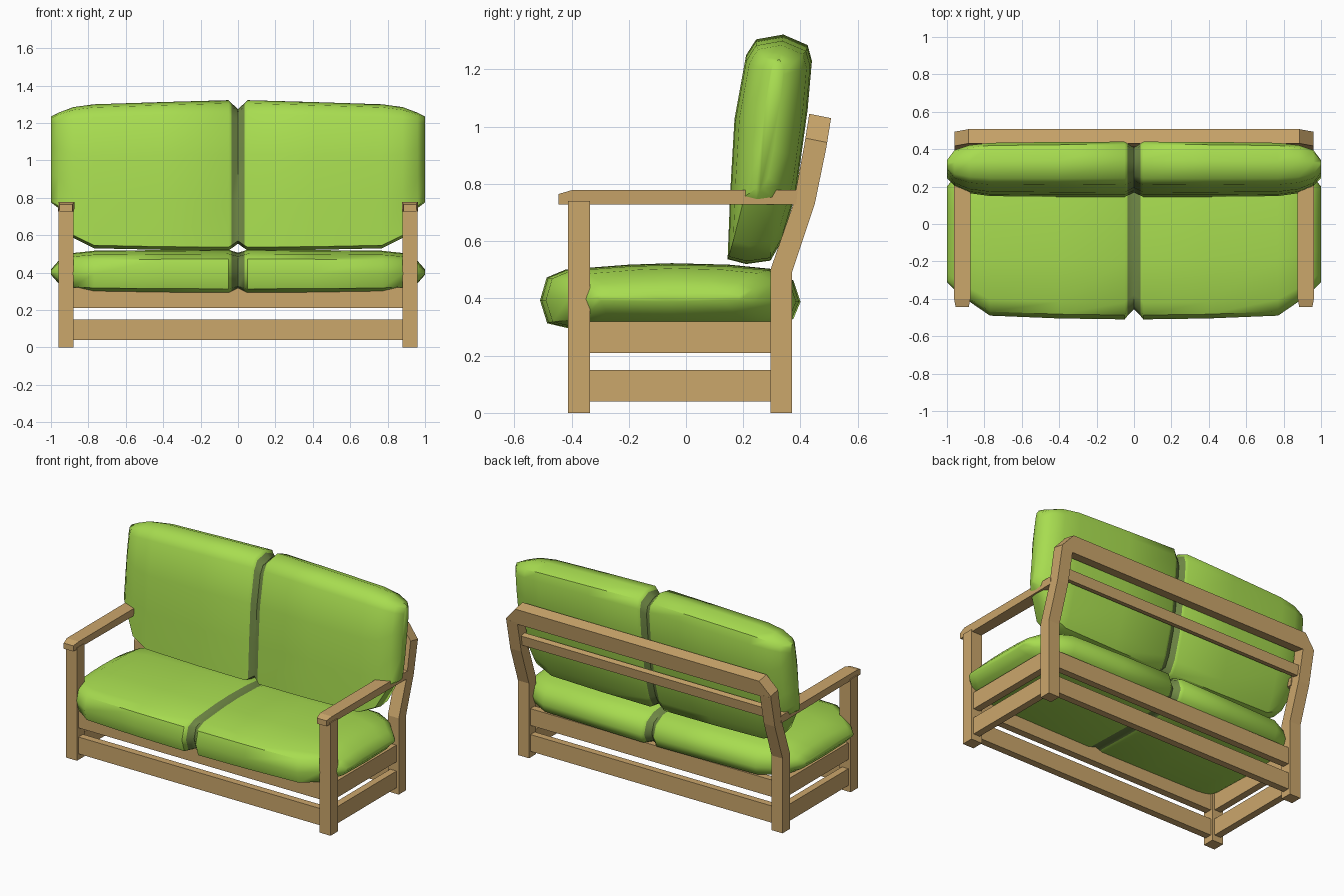
import bpy, bmesh, math

if "Cube" in bpy.data.objects:
    bpy.data.objects.remove(bpy.data.objects["Cube"])


def material(name, rgb):
    m = bpy.data.materials.new(name)
    m.diffuse_color = (*rgb, 1)
    m.use_nodes = True
    m.node_tree.nodes["Principled BSDF"].inputs["Base Color"].default_value = m.diffuse_color
    return m


WOOD = material("light wood", (0.60, 0.385, 0.148))
GREEN = material("lime fabric", (0.39, 0.72, 0.08))
SEAM = material("olive seam", (0.16, 0.245, 0.06))


def finish(name, bm, mats):
    bmesh.ops.recalc_face_normals(bm, faces=bm.faces)
    me = bpy.data.meshes.new(name)
    bm.to_mesh(me)
    bm.free()
    for m in mats:
        me.materials.append(m)
    ob = bpy.data.objects.new(name, me)
    bpy.context.collection.objects.link(ob)
    return ob


def loft(name, rings, mats):
    """Skin a row of closed rings and cap both ends."""
    bm = bmesh.new()
    vs = [[bm.verts.new(p) for p in r] for r in rings]
    n = len(vs[0])
    for a, b in zip(vs, vs[1:]):
        for i in range(n):
            j = (i + 1) % n
            bm.faces.new((a[i], a[j], b[j], b[i]))
    bm.faces.new(vs[0])
    bm.faces.new(vs[-1])
    return finish(name, bm, mats) if mats else bm


def prism(name, x0, x1, prof):
    """Extrude a y-z profile along x."""
    return loft(name, [[(x, y, z) for y, z in prof] for x in (x0, x1)], [WOOD])


def box(name, x0, x1, y0, y1, z0, z1):
    return prism(name, x0, x1, [(y0, z0), (y1, z0), (y1, z1), (y0, z1)])


# Legs, armrests and side rails, on both sides
back_prof = [(0.295, 0), (0.295, 0.5), (0.375, 0.73), (0.416, 0.95),
             (0.492, 0.935), (0.45, 0.73), (0.37, 0.49), (0.37, 0)]
arm_prof = [(-0.445, 0.728), (-0.445, 0.765), (-0.40, 0.778),
            (0.39, 0.778), (0.385, 0.728)]
for s, side in ((-1, "left"), (1, "right")):
    box(side + "_front_leg", s * 0.88, s * 0.96, -0.412, -0.335, 0, 0.74)
    prism(side + "_back_leg", s * 0.88, s * 0.96, back_prof)
    arm = prism(side + "_armrest", s * 0.875, s * 0.962, arm_prof)
    for v in arm.data.vertices:          # taper the front tip
        if v.co.y < -0.43:
            v.co.x = s * 0.918 + (v.co.x - s * 0.918) * 0.8
    for lvl, z0, z1 in (("lower", 0.04, 0.15), ("upper", 0.21, 0.32)):
        box(f"{side}_{lvl}_rail", s * 0.897, s * 0.943, -0.34, 0.30, z0, z1)

# Front and back rails
for lvl, z0, z1 in (("lower", 0.04, 0.15), ("upper", 0.21, 0.32)):
    box(f"front_{lvl}_rail", -0.885, 0.885, -0.397, -0.35, z0, z1)
    box(f"back_{lvl}_rail", -0.885, 0.885, 0.31, 0.355, z0, z1)

# Slanted backrest rails, the top one with chamfered ends
prism("middle_back_rail", -0.885, 0.885,
      [(0.403, 0.775), (0.414, 0.84), (0.451, 0.833), (0.44, 0.768)])
outline = [(-0.96, 0.94), (0.96, 0.94), (0.96, 0.96), (0.885, 1.045),
           (-0.885, 1.045), (-0.96, 0.96)]
loft("top_back_rail",
     [[(x, 0.414 + (z - 0.94) * 0.16 + dy, z - dy * 0.2) for x, z in outline]
      for dy in (0, 0.076)], [WOOD])


def cushion(name, prof, half, place):
    """prof: (length, thickness) ring; half: (x, low, high, thickness factor)."""
    lo, hi = min(p[0] for p in prof), max(p[0] for p in prof)
    secs = [(-x, a, b, k) for x, a, b, k in half] + half[-2::-1]
    rings = []
    for x, a, b, k in secs:
        rings.append([place(x, a + (b - a) * (u - lo) / (hi - lo), t * k)
                      for u, t in prof])
    ob = loft(name, rings, [GREEN, SEAM])
    for p in ob.data.polygons:           # dark seam strip in the middle groove
        if abs(p.center.x) < 0.036:
            p.material_index = 1
    bpy.ops.object.select_all(action='DESELECT')
    ob.select_set(True)
    bpy.context.view_layer.objects.active = ob
    bpy.ops.object.shade_smooth_by_angle(angle=math.radians(50))


# Seat cushion
seat_prof = [(-0.51, -0.01), (-0.487, 0.07), (-0.42, 0.098), (-0.2, 0.115),
             (-0.05, 0.12), (0.15, 0.115), (0.30, 0.10), (0.375, 0.06),
             (0.40, -0.015), (0.375, -0.075), (0.28, -0.11), (-0.05, -0.12),
             (-0.40, -0.11), (-0.485, -0.09)]
cushion("seat_cushion", seat_prof,
        [(1.0, -0.31, 0.20, 0.12), (0.96, -0.35, 0.25, 0.5),
         (0.88, -0.415, 0.33, 0.85), (0.77, -0.49, 0.385, 0.95),
         (0.4, -0.505, 0.395, 0.98), (0.05, -0.51, 0.40, 1.0),
         (0.034, -0.49, 0.385, 0.95), (0, -0.455, 0.355, 0.86)],
        lambda x, u, t: (x, u, 0.403 + t))


# Back cushion, leaning back with height
def lean(z):
    return 0.225 + 0.14 * (z - 0.52)


back_pts = [(0.145, 0.535), (0.155, 0.78), (0.17, 1.03), (0.21, 1.25),
            (0.245, 1.305), (0.34, 1.322), (0.425, 1.285), (0.44, 1.23),
            (0.425, 1.06), (0.385, 0.77), (0.335, 0.6), (0.295, 0.53),
            (0.21, 0.518)]
cushion("back_cushion", [(z, y - lean(z)) for y, z in back_pts],
        [(1.0, 0.775, 1.235, 0.2), (0.96, 0.745, 1.255, 0.65),
         (0.88, 0.585, 1.285, 0.87), (0.77, 0.53, 1.30, 0.97),
         (0.4, 0.522, 1.312, 1.0), (0.05, 0.52, 1.322, 1.0),
         (0.034, 0.53, 1.305, 0.93), (0, 0.555, 1.275, 0.78)],
        lambda x, u, t: (x, lean(u) + t, u))
